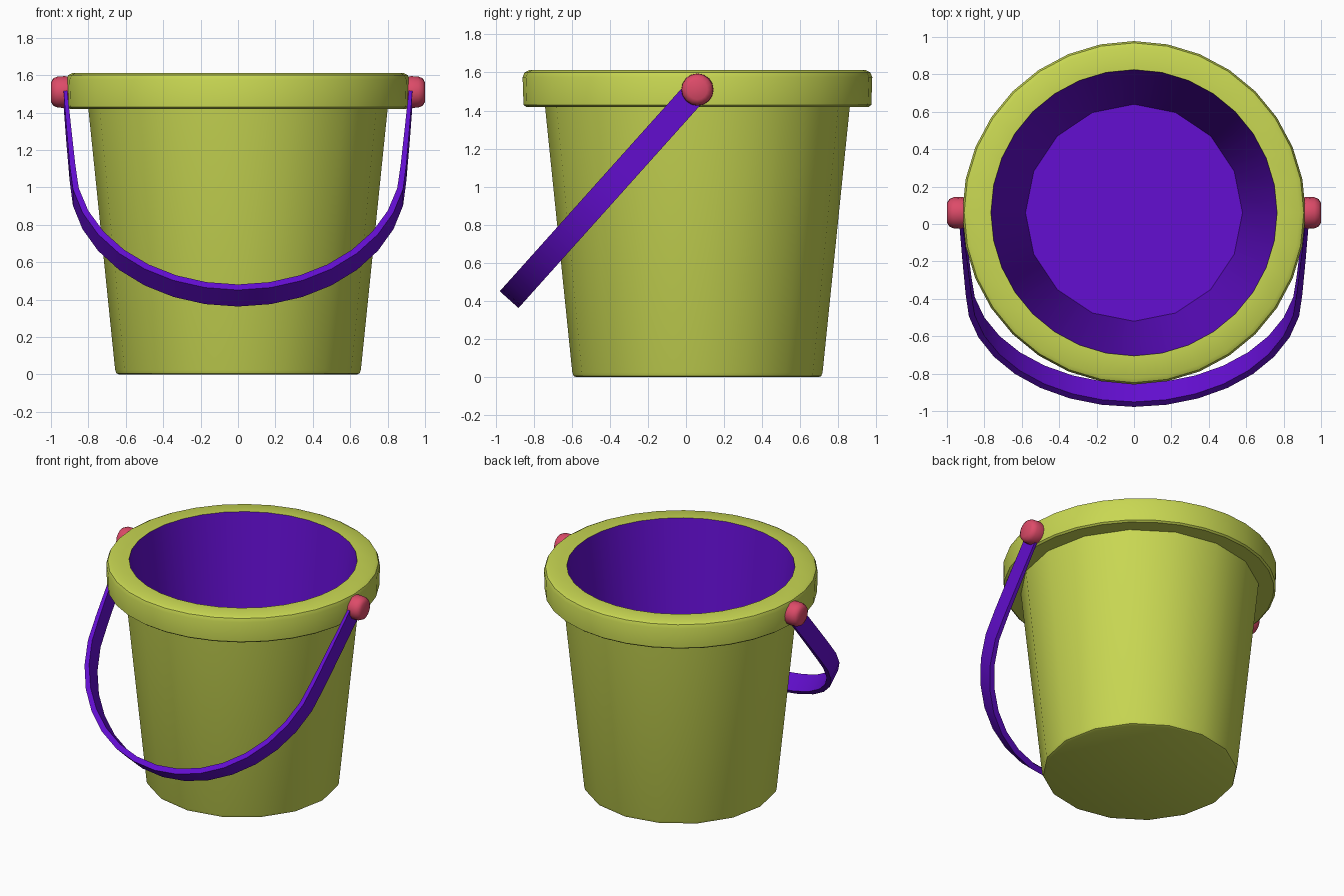
import bpy, bmesh, math
from mathutils import Vector

if "Cube" in bpy.data.objects:
    bpy.data.objects.remove(bpy.data.objects["Cube"])

CY = 0.06        # bucket axis in y
PIVOT_Z = 1.51   # handle pivot height


def material(name, rgb):
    m = bpy.data.materials.new(name)
    m.diffuse_color = (*rgb, 1)
    m.use_nodes = True
    m.node_tree.nodes["Principled BSDF"].inputs["Base Color"].default_value = m.diffuse_color
    return m


green = material("lime_green", (0.58, 0.68, 0.085))
purple = material("purple", (0.127, 0.0044, 0.64))
pink = material("pink_red", (0.72, 0.07, 0.14))


def finish(name, bm, mats, angle=35):
    bmesh.ops.recalc_face_normals(bm, faces=bm.faces)
    me = bpy.data.meshes.new(name)
    bm.to_mesh(me)
    bm.free()
    for m in mats:
        me.materials.append(m)
    ob = bpy.data.objects.new(name, me)
    bpy.context.collection.objects.link(ob)
    bpy.ops.object.select_all(action='DESELECT')
    ob.select_set(True)
    bpy.context.view_layer.objects.active = ob
    bpy.ops.object.shade_smooth_by_angle(angle=math.radians(angle))
    return ob


def ring(bm, r, z, sides):
    """32 vertices lying on a polygon with 16 or 32 sides."""
    out = []
    for i in range(32):
        a = 2 * math.pi * i / 32
        k = r * math.cos(math.pi / 16) if (sides == 16 and i % 2) else r
        out.append(bm.verts.new((k * math.cos(a), CY + k * math.sin(a), z)))
    return out


def bridge(bm, a, b, mat=0):
    n = len(a)
    for i in range(n):
        f = bm.faces.new((a[i], a[(i + 1) % n], b[(i + 1) % n], b[i]))
        f.material_index = mat


# bucket: (radius, height, sides, colour) running up the outside and down the inside
profile = [(0.635, 0.0, 16, 0), (0.65, 0.006, 16, 0), (0.657, 0.025, 16, 0),
           (0.80, 1.42, 16, 0), (0.90, 1.42, 32, 0), (0.913, 1.43, 32, 0),
           (0.918, 1.575, 32, 0), (0.908, 1.60, 32, 0), (0.885, 1.612, 32, 0),
           (0.765, 1.612, 32, 0), (0.58, 0.07, 16, 1)]
bm = bmesh.new()
rings = [ring(bm, r, z, s) for r, z, s, c in profile]
for j in range(len(rings) - 1):
    bridge(bm, rings[j], rings[j + 1], profile[j + 1][3])
bm.faces.new(rings[0])
bm.faces.new(rings[-1]).material_index = 1
finish("bucket", bm, [green, purple])

# handle: flat strap swept along two legs and a half circle in a tilted plane
D = Vector((0, -0.668, -0.745))    # down the handle
N = Vector((0, 0.745, -0.668))     # across the strap
P = Vector((0, CY, PIVOT_Z))
W = 0.066
path = [(0.935, 0.0, 0.018), (0.918, 0.3, 0.025)]
arc = [(0.9 * math.cos(a), 0.58 + 0.9 * math.sin(a), 0.03 + 0.01 * math.sin(a))
       for a in (math.pi * i / 16 for i in range(17))]
path = path + arc + [(-u, v, t) for u, v, t in reversed(path)]
bm = bmesh.new()
sections = []
for i, (u, v, t) in enumerate(path):
    u0, v0, _ = path[max(i - 1, 0)]
    u1, v1, _ = path[min(i + 1, len(path) - 1)]
    inward = Vector((-(v1 - v0), u1 - u0)).normalized()
    outer = P + Vector((u, 0, 0)) + D * v
    if inward.dot(Vector((-u, 0.58 - v))) < 0:
        inward = -inward
    inner = outer + (Vector((inward.x, 0, 0)) + D * inward.y) * t
    sections.append([bm.verts.new(p) for p in
                     (outer - N * W, outer + N * W, inner + N * W, inner - N * W)])
for a, b in zip(sections, sections[1:]):
    bridge(bm, a, b)
bm.faces.new(sections[0])
bm.faces.new(sections[-1])
finish("handle", bm, [purple])

# pivot pins on both sides
for name, s in (("left_pin", -1), ("right_pin", 1)):
    bm = bmesh.new()
    rs = []
    for x, r in ((0.89, 0.08), (0.925, 0.085), (0.965, 0.083), (0.988, 0.073), (1.0, 0.052)):
        rs.append([bm.verts.new((s * x, CY + r * math.cos(a), PIVOT_Z + r * math.sin(a)))
                   for a in (2 * math.pi * i / 16 for i in range(16))])
    for a, b in zip(rs, rs[1:]):
        bridge(bm, a, b)
    bm.faces.new(rs[0])
    bm.faces.new(rs[-1])
    finish(name, bm, [pink], 50)
